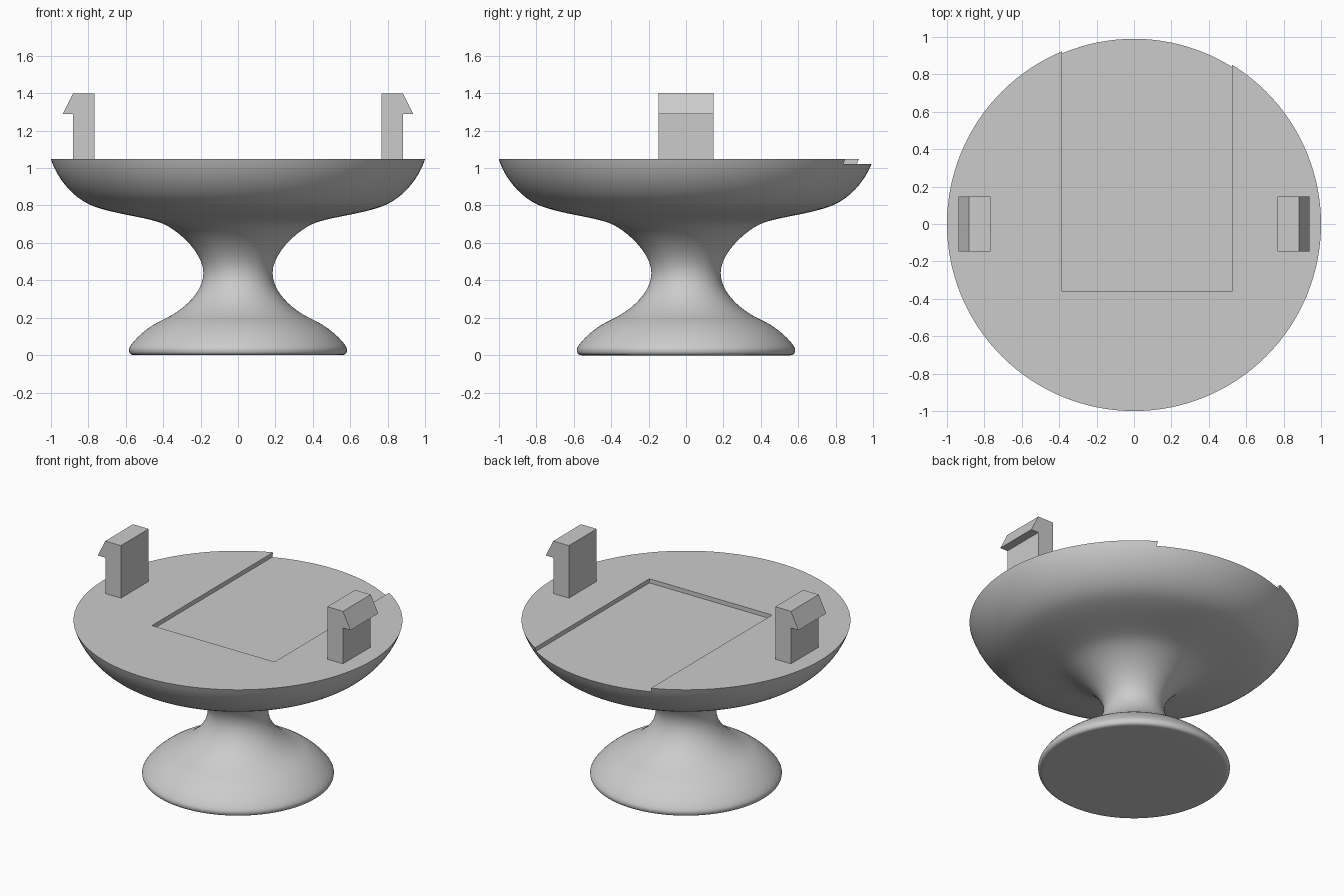
import bpy, bmesh, math
from mathutils import Vector
from mathutils.geometry import interpolate_bezier

cube = bpy.data.objects.get("Cube")
if cube:
    bpy.data.objects.remove(cube, do_unlink=True)

grey = bpy.data.materials.new("plain grey")
grey.use_nodes = True
colour = (0.6, 0.6, 0.6, 1)
grey.diffuse_color = colour
grey.node_tree.nodes["Principled BSDF"].inputs["Base Color"].default_value = colour

TOP = 1.048


def make_object(name, bm):
    bmesh.ops.recalc_face_normals(bm, faces=bm.faces)
    mesh = bpy.data.meshes.new(name)
    bm.to_mesh(mesh)
    bm.free()
    mesh.materials.append(grey)
    obj = bpy.data.objects.new(name, mesh)
    bpy.context.collection.objects.link(obj)
    return obj


# Pedestal outline: radius and height, with the handle direction at each knot
knots = [
    ((0.55, 0), (0.02, 0)),
    ((0.583, 0.03), (0, 0.025)),
    ((0.40, 0.19), (-0.10, 0.045)),
    ((0.185, 0.44), (0, 0.11)),
    ((0.42, 0.71), (0.09, 0.03)),
    ((0.77, 0.795), (0.11, 0.04)),
    ((1.0, TOP), (0.03, 0.10)),
]
outline = [Vector((0, 0))]
for (a, da), (b, db) in zip(knots, knots[1:]):
    a, da, b, db = map(Vector, (a, da, b, db))
    outline += [Vector(p[:2]) for p in interpolate_bezier(a, a + da, b - db, b, 12)][:-1]
outline += [Vector((1.0, TOP)), Vector((0, TOP))]


# Round pedestal with a flat top
def lathe(name, points, sides=128):
    bm = bmesh.new()
    verts = [bm.verts.new((p.x, 0, p.y)) for p in points]
    edges = [bm.edges.new(pair) for pair in zip(verts, verts[1:])]
    bmesh.ops.spin(bm, geom=verts + edges, cent=(0, 0, 0), axis=(0, 0, 1),
                   angle=math.tau, steps=sides, use_merge=True)
    bmesh.ops.remove_doubles(bm, verts=bm.verts, dist=1e-5)
    return make_object(name, bm)


pedestal = lathe("pedestal", outline)

# Shallow tray recess, open at the back
low, high = Vector((-0.385, -0.362, 1.02)), Vector((0.525, 1.2, 1.2))
bm = bmesh.new()
bmesh.ops.create_cube(bm, size=1)
for v in bm.verts:
    v.co = [l + (c + 0.5) * (h - l) for l, c, h in zip(low, v.co, high)]
cutter = make_object("recess_cutter", bm)
cutter.hide_render = True

cut = pedestal.modifiers.new("recess", 'BOOLEAN')
cut.operation = 'DIFFERENCE'
cut.solver = 'EXACT'
cut.object = cutter
bpy.ops.object.select_all(action='DESELECT')
pedestal.select_set(True)
bpy.context.view_layer.objects.active = pedestal
bpy.ops.object.modifier_apply(modifier="recess")
bpy.data.objects.remove(cutter, do_unlink=True)
bpy.ops.object.shade_smooth_by_angle(angle=math.radians(35))


# Upright snap clips with outward barbs
def clip(name, side):
    shape = [(0.766, TOP - 0.01), (0.766, 1.4), (0.882, 1.4),
             (0.938, 1.288), (0.882, 1.288), (0.882, TOP - 0.01)]
    bm = bmesh.new()
    face = bm.faces.new([bm.verts.new((side * x, -0.147, z)) for x, z in shape])
    grown = bmesh.ops.extrude_face_region(bm, geom=[face], use_keep_orig=True)
    moved = [g for g in grown["geom"] if isinstance(g, bmesh.types.BMVert)]
    bmesh.ops.translate(bm, verts=moved, vec=(0, 0.294, 0))
    return make_object(name, bm)


clip("left_clip", 1)
clip("right_clip", -1)
